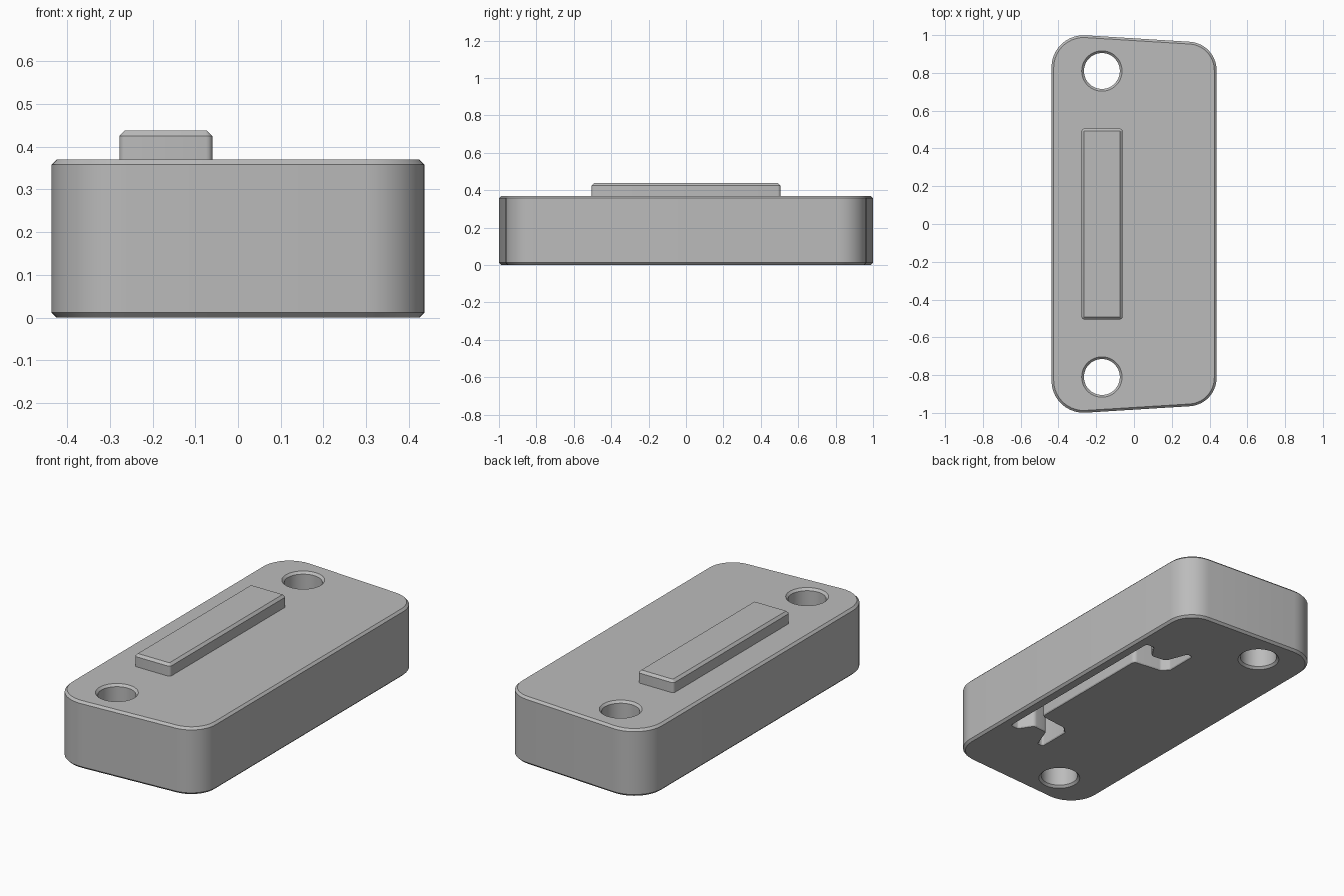
import bpy, bmesh, math
from mathutils import Vector

if "Cube" in bpy.data.objects:
    bpy.data.objects.remove(bpy.data.objects["Cube"], do_unlink=True)

HEIGHT = 0.37
CHAMFER = 0.012

grey = bpy.data.materials.new("plain grey")
grey.use_nodes = True
grey.diffuse_color = (0.5, 0.5, 0.5, 1)
grey.node_tree.nodes["Principled BSDF"].inputs["Base Color"].default_value = grey.diffuse_color


def mirrored(half):
    """Close a counter-clockwise half profile by reflecting it in y."""
    return half + [(x, -y, r) for x, y, r in reversed(half)]


def rounded(corners, steps=10):
    """Outline with every (x, y, radius) corner replaced by an arc."""
    outline = []
    for i, (x, y, r) in enumerate(corners):
        p = Vector((x, y))
        a = (Vector(corners[i - 1][:2]) - p).normalized()
        b = (Vector(corners[(i + 1) % len(corners)][:2]) - p).normalized()
        half = a.angle(b) / 2
        centre = p + (a + b).normalized() * r / math.sin(half)
        reach = r / math.tan(half)
        start, end = p + a * reach - centre, p + b * reach - centre
        sweep = start.angle_signed(end)
        for k in range(steps + 1):
            t = -sweep * k / steps
            c, s = math.cos(t), math.sin(t)
            outline.append(centre + Vector((start.x * c - start.y * s, start.x * s + start.y * c)))
    return outline


def circle(x, y, r, sides=48):
    turn = math.tau / sides
    return [Vector((x + r * math.cos(i * turn), y + r * math.sin(i * turn))) for i in range(sides)]


def inset(outline, d):
    """Move a counter-clockwise outline inward by d (outward if negative)."""
    result = []
    for i, p in enumerate(outline):
        a = (p - outline[i - 1]).normalized()
        b = (outline[(i + 1) % len(outline)] - p).normalized()
        na, nb = Vector((-a.y, a.x)), Vector((-b.y, b.x))
        result.append(p + (na + nb) * d / (1 + na.dot(nb)))
    return result


def loft(name, outline, levels):
    """Solid through (height, inset) levels of one outline."""
    bm = bmesh.new()
    rings = [[bm.verts.new((p.x, p.y, z)) for p in inset(outline, d)] for z, d in levels]
    n = len(outline)
    for low, high in zip(rings, rings[1:]):
        for i in range(n):
            j = (i + 1) % n
            bm.faces.new((low[i], low[j], high[j], high[i]))
    bm.faces.new(rings[0][::-1])
    bm.faces.new(rings[-1])
    bmesh.ops.recalc_face_normals(bm, faces=bm.faces)
    mesh = bpy.data.meshes.new(name)
    bm.to_mesh(mesh)
    bm.free()
    mesh.materials.append(grey)
    obj = bpy.data.objects.new(name, mesh)
    bpy.context.collection.objects.link(obj)
    return obj


def activate(obj):
    bpy.ops.object.select_all(action='DESELECT')
    obj.select_set(True)
    bpy.context.view_layer.objects.active = obj


def cut(target, cutter):
    cutter.hide_render = True
    mod = target.modifiers.new("cut", 'BOOLEAN')
    mod.operation, mod.solver, mod.object = 'DIFFERENCE', 'EXACT', cutter
    activate(target)
    bpy.ops.object.modifier_apply(modifier=mod.name)
    bpy.data.objects.remove(cutter, do_unlink=True)


# Body: tapered-end block with rounded corners and chamfered rims
body = loft("body", rounded(mirrored([(0.437, 0.956, 0.15), (-0.437, 1.01, 0.17)])),
            [(0, CHAMFER), (CHAMFER, 0), (HEIGHT - CHAMFER, 0), (HEIGHT, CHAMFER)])

# Screw holes, countersunk at both ends
flare = 2 * CHAMFER
for side in (-1, 1):
    cut(body, loft("hole_cutter", circle(-0.17, side * 0.81, 0.095),
                   [(-CHAMFER, -flare), (CHAMFER, 0),
                    (HEIGHT - CHAMFER, 0), (HEIGHT + CHAMFER, -flare)]))

# Underside pocket: long slot with a footed leg at each end
pocket = mirrored([(0.375, 0.55, 0.012), (0.33, 0.55, 0.012), (0.28, 0.475, 0.025),
                   (0.19, 0.485, 0.03), (0.145, 0.605, 0.01), (0.115, 0.605, 0.01),
                   (0.115, 0.43, 0.01), (0.15, 0.395, 0.02), (0.315, 0.375, 0.025)])
cut(body, loft("pocket_cutter", rounded(pocket, 5),
               [(-CHAMFER, -CHAMFER), (CHAMFER / 2, 0), (0.25, 0)]))

# Raised bar on top
bar = loft("raised_bar", rounded(mirrored([(-0.06, 0.505, 0.015), (-0.278, 0.505, 0.015)]), 4),
           [(HEIGHT - 0.01, 0), (0.425, 0), (0.438, 0.013)])

for part in (body, bar):
    activate(part)
    bpy.ops.object.shade_smooth_by_angle(angle=math.radians(30))
